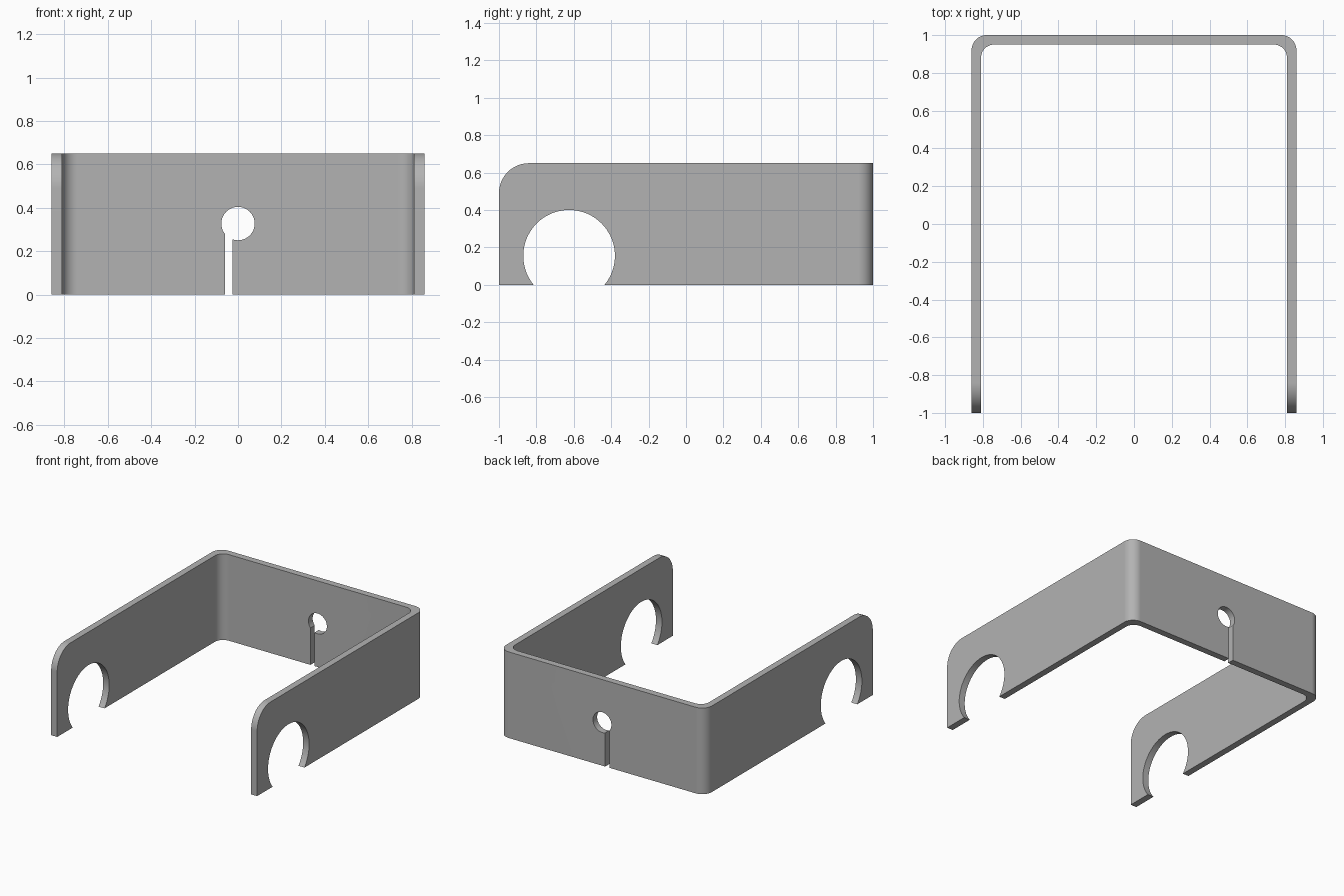
import bpy, bmesh
from math import sin, cos, radians
from mathutils import Vector

cube = bpy.data.objects.get("Cube")
if cube:
    bpy.data.objects.remove(cube, do_unlink=True)

HALF_W, HALF_L, HEIGHT, WALL = 0.86, 1.0, 0.65, 0.05


def arc(cx, cy, r, start, end, steps):
    """Points on an arc, angles in degrees."""
    angles = [radians(start + (end - start) * i / steps) for i in range(steps + 1)]
    return [(cx + r * cos(a), cy + r * sin(a)) for a in angles]


def prism(name, outline, axis, low, high):
    """Extrude a closed 2D outline along the x, y or z axis."""
    place = {"x": lambda a, b: (low, a, b),
             "y": lambda a, b: (a, low, b),
             "z": lambda a, b: (a, b, low)}[axis]
    push = Vector([(high - low) * (axis == k) for k in "xyz"])
    bm = bmesh.new()
    base = bm.faces.new([bm.verts.new(place(a, b)) for a, b in outline])
    new = bmesh.ops.extrude_face_region(bm, geom=[base])["geom"]
    bmesh.ops.translate(bm, vec=push, verts=[v for v in new if isinstance(v, bmesh.types.BMVert)])
    bmesh.ops.recalc_face_normals(bm, faces=bm.faces)
    mesh = bpy.data.meshes.new(name)
    bm.to_mesh(mesh)
    bm.free()
    obj = bpy.data.objects.new(name, mesh)
    bpy.context.collection.objects.link(obj)
    return obj


# Bent strip: half of the U outline, mirrored for the other half
def half_u(w, l, r):
    return [(w, -HALF_L)] + arc(w - r, l - r, r, 0, 90, 12)


def full_u(w, l, r):
    half = half_u(w, l, r)
    return half + [(-x, y) for x, y in reversed(half)]


outer = full_u(HALF_W, HALF_L, 0.08)
inner = full_u(HALF_W - WALL, HALF_L - WALL, 0.07)
bracket = prism("bracket", outer + inner[::-1], "z", 0, HEIGHT)

# Cutters: side arm holes, rounded arm corners, keyhole and its slot
R = 0.16
corner = arc(R - HALF_L, HEIGHT - R, R, 180, 90, 16)
corner += [(R - HALF_L, 0.8), (-1.1, 0.8), (-1.1, HEIGHT - R)]
cutters = [
    prism("arm_hole_cutter", arc(-0.625, 0.155, 0.245, 0, 360, 64)[:-1], "x", -1, 1),
    prism("arm_corner_cutter", corner, "x", -1, 1),
    prism("keyhole_cutter", arc(0, 0.327, 0.077, 0, 360, 40)[:-1], "y", 0.8, 1.1),
    prism("slot_cutter", [(-0.06, -0.1), (-0.025, -0.1), (-0.025, 0.3), (-0.06, 0.3)],
          "y", 0.8, 1.1),
]
bpy.context.view_layer.objects.active = bracket
bracket.select_set(True)
for cutter in cutters:
    cutter.hide_render = True
    mod = bracket.modifiers.new("cut", "BOOLEAN")
    mod.operation, mod.solver, mod.object = "DIFFERENCE", "EXACT", cutter
    bpy.ops.object.modifier_apply(modifier=mod.name)
    bpy.data.objects.remove(cutter, do_unlink=True)

# Smooth bends, crisp edges
bpy.ops.object.shade_smooth_by_angle(angle=radians(30))
bracket.modifiers.new("even_normals", "WEIGHTED_NORMAL").keep_sharp = True

# Plain grey metal
grey = bpy.data.materials.new("plain_grey")
grey.use_nodes = True
colour = (0.45, 0.45, 0.45, 1)
grey.diffuse_color = colour
grey.node_tree.nodes["Principled BSDF"].inputs["Base Color"].default_value = colour
bracket.data.materials.clear()
bracket.data.materials.append(grey)
